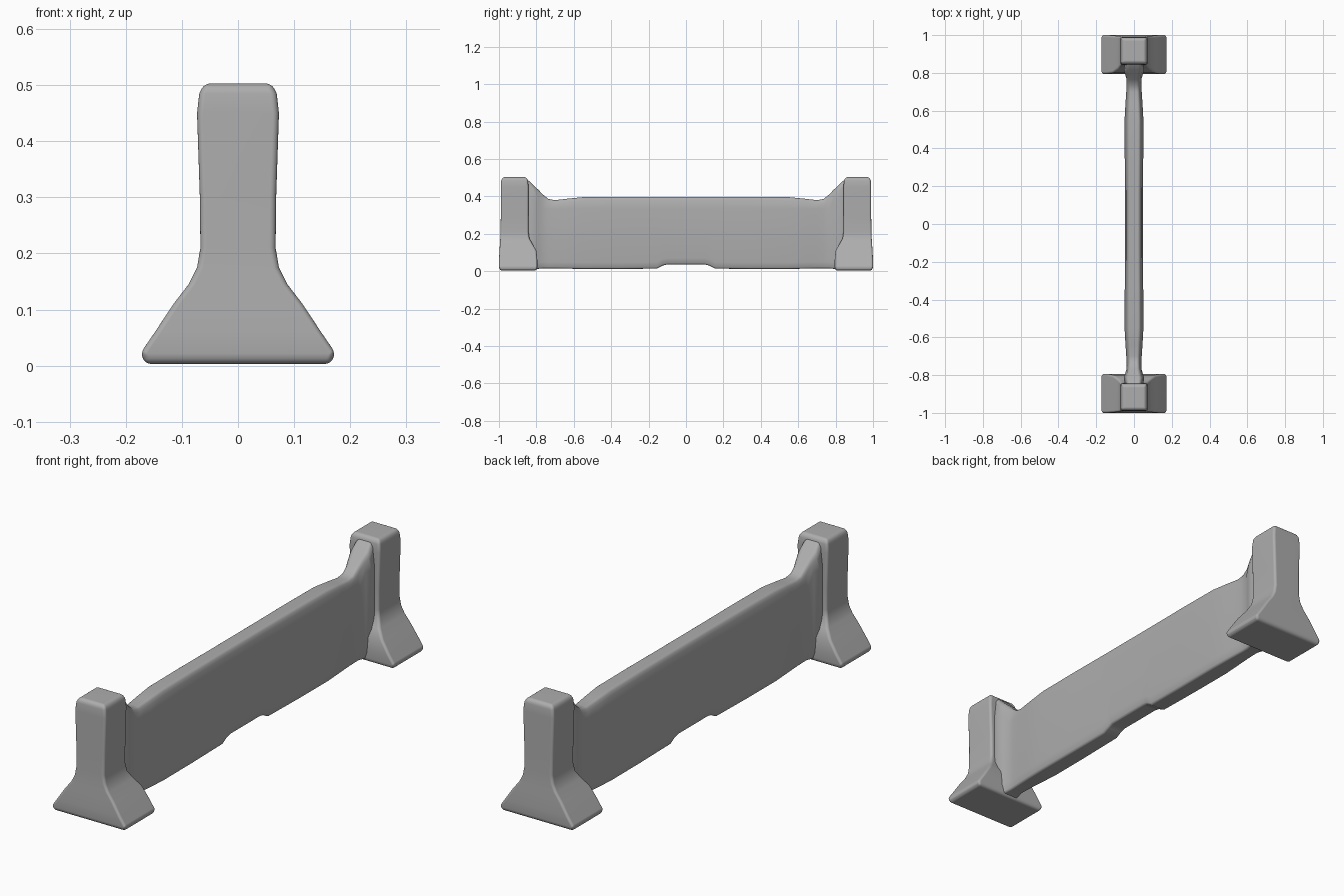
import bpy, bmesh, math

cube = bpy.data.objects.get("Cube")
if cube:
    bpy.data.objects.remove(cube, do_unlink=True)

grey = bpy.data.materials.new("plain grey")
grey.use_nodes = True
colour = (0.42, 0.42, 0.42, 1)
grey.diffuse_color = colour
grey.node_tree.nodes["Principled BSDF"].inputs["Base Color"].default_value = colour


def loft(name, rings, bevel):
    """Skin matching rings of points, cap both ends and round the edges."""
    bm = bmesh.new()
    loops = [[bm.verts.new(p) for p in ring] for ring in rings]
    for a, b in zip(loops, loops[1:]):
        for i in range(len(a)):
            j = (i + 1) % len(a)
            bm.faces.new((a[i], a[j], b[j], b[i]))
    bm.faces.new(loops[0])
    bm.faces.new(loops[-1])
    bmesh.ops.recalc_face_normals(bm, faces=bm.faces)
    mesh = bpy.data.meshes.new(name)
    bm.to_mesh(mesh)
    bm.free()
    mesh.materials.append(grey)
    obj = bpy.data.objects.new(name, mesh)
    bpy.context.collection.objects.link(obj)
    mod = obj.modifiers.new("soft edges", "BEVEL")
    mod.width = bevel
    mod.segments = 4
    mod.limit_method = "ANGLE"
    mod.angle_limit = math.radians(35)
    for poly in mesh.polygons:
        poly.use_smooth = True
    mod = obj.modifiers.new("weighted normals", "WEIGHTED_NORMAL")
    return obj


# End posts with flared feet: height, half width, inner y, outer y
post = [(0.003, 0.165, 0.80, 0.993), (0.022, 0.174, 0.795, 1.0),
        (0.06, 0.148, 0.795, 1.0), (0.11, 0.115, 0.80, 0.997),
        (0.145, 0.088, 0.82, 0.995), (0.175, 0.073, 0.837, 0.993),
        (0.21, 0.067, 0.842, 0.992), (0.30, 0.068, 0.842, 0.99),
        (0.45, 0.073, 0.842, 0.99), (0.485, 0.069, 0.845, 0.988),
        (0.503, 0.060, 0.855, 0.98)]
for side, name in ((-1, "front_post"), (1, "back_post")):
    loft(name, [[(-w, side * i, z), (w, side * i, z),
                 (w, side * o, z), (-w, side * o, z)]
                for z, w, i, o in post], 0.014)

# Long wall: distance from middle, half thickness, bottom z, top z
half = [(0.10, 0.047, 0.036, 0.398), (0.125, 0.047, 0.03, 0.398),
        (0.155, 0.047, 0.014, 0.398), (0.35, 0.049, 0.012, 0.398),
        (0.55, 0.05, 0.012, 0.396), (0.64, 0.045, 0.014, 0.387),
        (0.70, 0.041, 0.015, 0.38), (0.735, 0.039, 0.015, 0.386),
        (0.765, 0.039, 0.015, 0.41), (0.79, 0.046, 0.013, 0.436),
        (0.815, 0.054, 0.011, 0.458), (0.84, 0.050, 0.01, 0.483),
        (0.87, 0.045, 0.01, 0.495)]
stations = [(-y, t, b, h) for y, t, b, h in reversed(half)] + half


def wall_section(y, t, b, h):
    shoulder = 0.385 if y * y > 0.6 else 0.335
    side = [(0.75 * t, b), (t, b + 0.035), (t, 0.2), (t, shoulder),
            (0.82 * t, h - 0.018), (0.6 * t, h)]
    return ([(x, y, z) for x, z in side]
            + [(-x, y, z) for x, z in reversed(side)])


loft("wall_panel", [wall_section(*s) for s in stations], 0.008)
